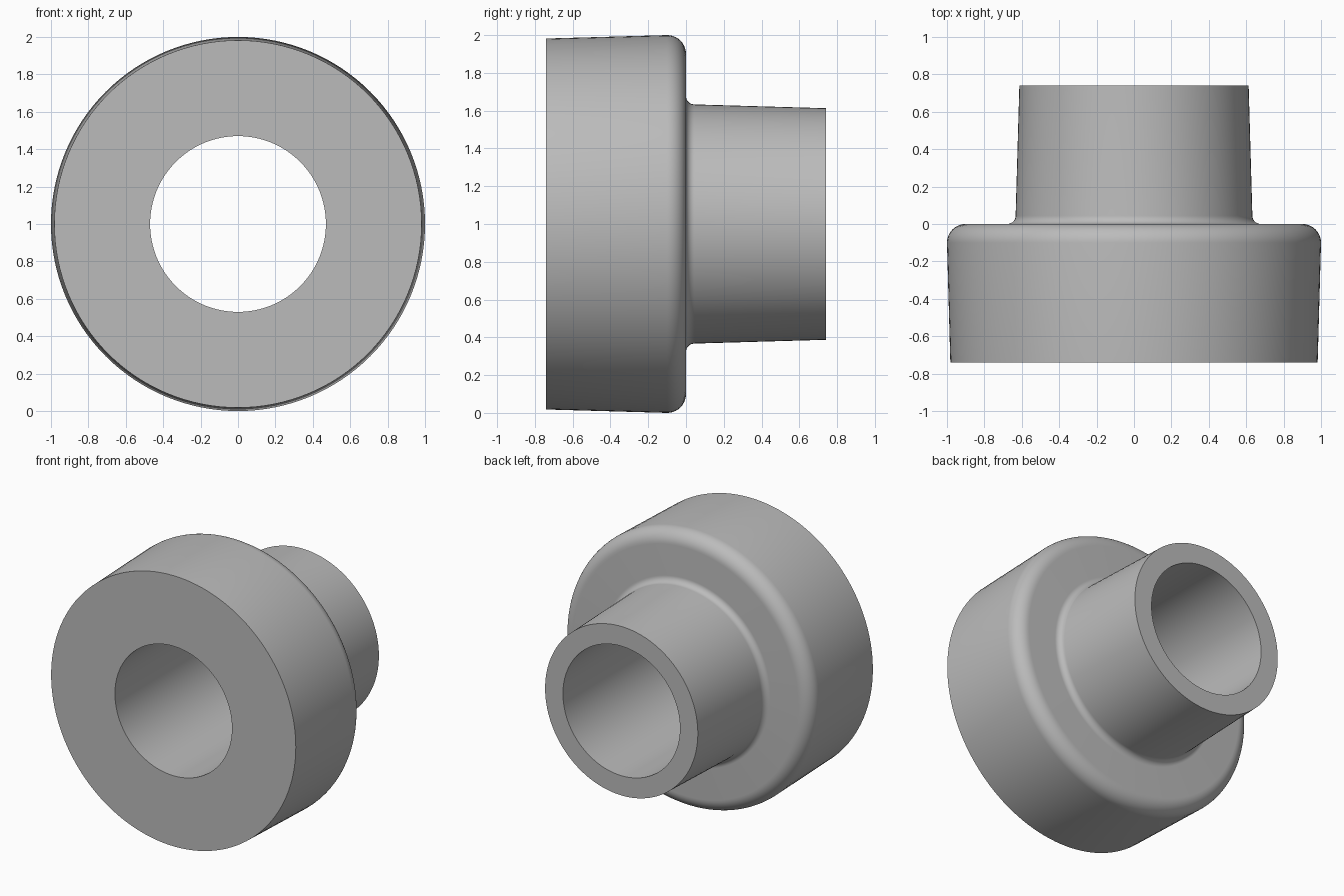
import bpy, bmesh
from math import sin, cos, pi, radians
from mathutils import Matrix, Vector

if "Cube" in bpy.data.objects:
    bpy.data.objects.remove(bpy.data.objects["Cube"])

SIDES = 128
BORE = 0.47


def arc(cr, cy, radius, start, end, steps=10):
    """Fillet points as (radius, y), angles in degrees."""
    span = [radians(start + (end - start) * i / steps) for i in range(steps + 1)]
    return [(cr + radius * cos(a), cy + radius * sin(a)) for a in span]


# Profile of the stepped bushing: drafted flange, rounded shoulder, drafted neck
profile = [(BORE, -0.74), (0.982, -0.74)]
profile += arc(0.9, -0.1, 0.1, 0, 90)
profile += arc(0.678, 0.045, 0.045, 270, 180)
profile += [(0.613, 0.74), (BORE, 0.74)]

# Revolve the profile around the y axis
bm = bmesh.new()
rings = []
for i in range(SIDES):
    turn = Matrix.Rotation(2 * pi * i / SIDES, 3, 'Y')
    rings.append([bm.verts.new(turn @ Vector((r, y, 0)) + Vector((0, 0, 1)))
                  for r, y in profile])
count = len(profile)
for i in range(SIDES):
    a, b = rings[i], rings[(i + 1) % SIDES]
    for j in range(count):
        k = (j + 1) % count
        bm.faces.new((a[j], a[k], b[k], b[j]))
bmesh.ops.recalc_face_normals(bm, faces=bm.faces)
mesh = bpy.data.meshes.new("stepped_bushing")
bm.to_mesh(mesh)
bm.free()

# Plain grey material
grey = bpy.data.materials.new("grey")
grey.use_nodes = True
colour = (0.5, 0.5, 0.5, 1)
grey.diffuse_color = colour
grey.node_tree.nodes["Principled BSDF"].inputs["Base Color"].default_value = colour
mesh.materials.append(grey)

bushing = bpy.data.objects.new("stepped_bushing", mesh)
bpy.context.collection.objects.link(bushing)
bpy.ops.object.select_all(action='DESELECT')
bushing.select_set(True)
bpy.context.view_layer.objects.active = bushing
bpy.ops.object.shade_smooth_by_angle(angle=radians(30))
